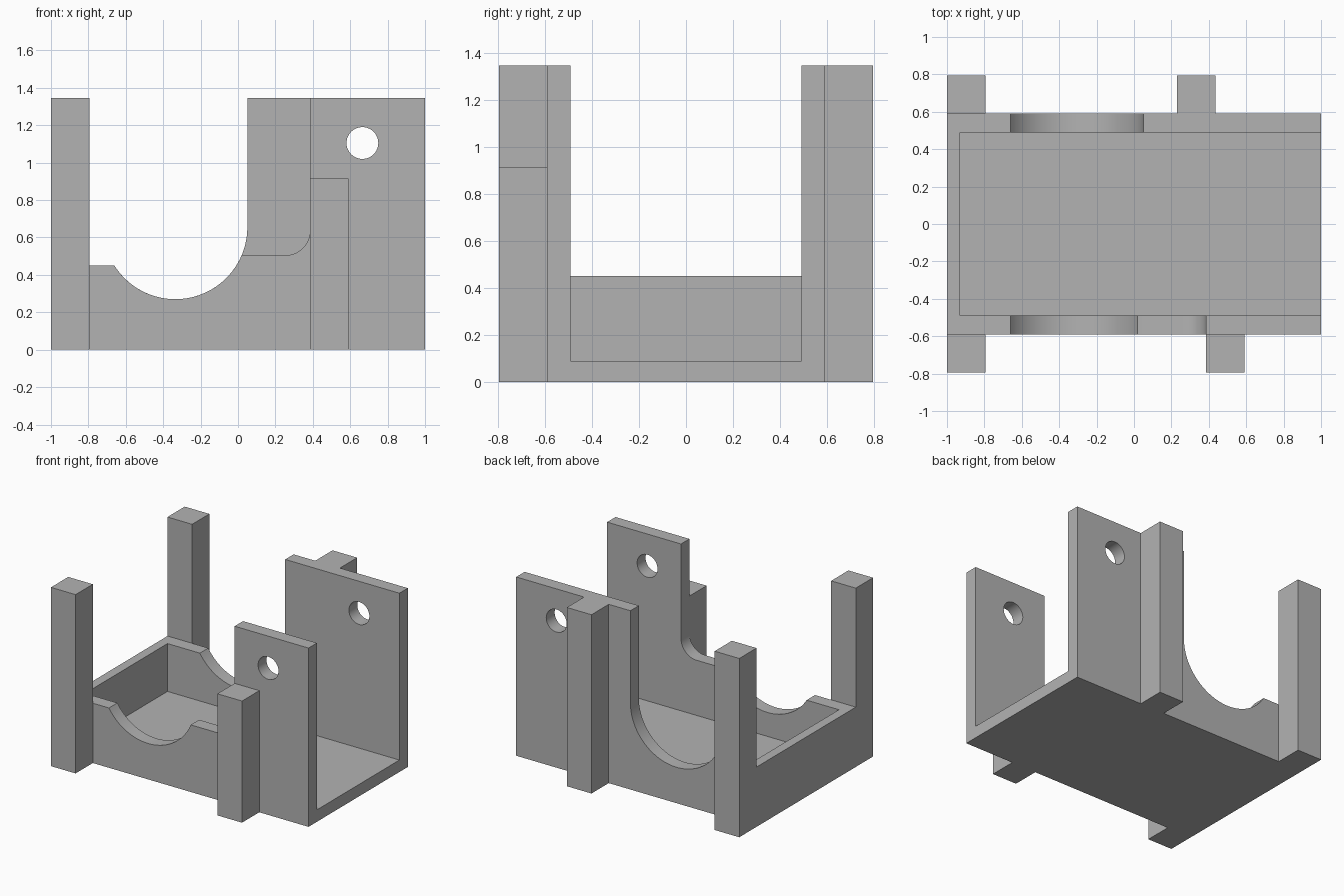
import bpy
import bmesh
from math import radians, sin, cos, asin, sqrt, pi
from mathutils import Matrix

if "Cube" in bpy.data.objects:
    bpy.data.objects.remove(bpy.data.objects["Cube"], do_unlink=True)

grey = bpy.data.materials.new("plain grey")
grey.use_nodes = True
grey.diffuse_color = (0.45, 0.45, 0.45, 1)
grey.node_tree.nodes["Principled BSDF"].inputs["Base Color"].default_value = grey.diffuse_color

HEIGHT, LIP, FLOOR = 1.345, 0.45, 0.09
INNER, OUTER, DEPTH = 0.49, 0.59, 0.795      # y of wall inside, wall outside, post outside
CX, CZ, RADIUS = -0.335, 0.655, 0.385        # round cradle cut


def make_object(name, bm):
    bmesh.ops.recalc_face_normals(bm, faces=bm.faces)
    mesh = bpy.data.meshes.new(name)
    bm.to_mesh(mesh)
    bm.free()
    mesh.materials.append(grey)
    obj = bpy.data.objects.new(name, mesh)
    bpy.context.collection.objects.link(obj)
    return obj


def extrude_profile(name, points, y0, y1):
    """Extrude an x-z outline from y0 to y1."""
    bm = bmesh.new()
    face = bm.faces.new([bm.verts.new((x, y0, z)) for x, z in points])
    new = bmesh.ops.extrude_face_region(bm, geom=[face])["geom"]
    verts = [v for v in new if isinstance(v, bmesh.types.BMVert)]
    bmesh.ops.translate(bm, verts=verts, vec=(0, y1 - y0, 0))
    return make_object(name, bm)


def post(name, x0, x1, side, top):
    points = [(x0, 0), (x1, 0), (x1, top), (x0, top)]
    extrude_profile(name, points, side * OUTER, side * DEPTH)


def arc(cx, cz, r, start, end, steps):
    angles = [start + (end - start) * i / steps for i in range(steps + 1)]
    return [(cx + r * cos(a), cz + r * sin(a)) for a in angles]


def wall(name, step, side):
    """Side wall: step outline, round cradle, low lip, and a round hole."""
    start = asin((step[-1][1] - CZ) / RADIUS)
    end = -pi - asin((LIP - CZ) / RADIUS)
    points = [(-1, 0), (1, 0), (1, HEIGHT)] + step[:-1]
    points += arc(CX, CZ, RADIUS, start, end, 40) + [(-1, LIP)]
    obj = extrude_profile(name, points, side * INNER, side * OUTER)

    # Drill the hole
    bm = bmesh.new()
    bmesh.ops.create_cone(bm, cap_ends=True, segments=48, radius1=0.085, radius2=0.085, depth=0.4,
                          matrix=Matrix.Translation((0.665, side * 0.54, 1.105))
                          @ Matrix.Rotation(pi / 2, 4, "X"))
    cutter = make_object("hole_cutter", bm)
    cutter.hide_render = True
    mod = obj.modifiers.new("hole", "BOOLEAN")
    mod.operation = "DIFFERENCE"
    mod.solver = "EXACT"
    mod.object = cutter
    bpy.ops.object.select_all(action="DESELECT")
    obj.select_set(True)
    bpy.context.view_layer.objects.active = obj
    bpy.ops.object.modifier_apply(modifier=mod.name)
    bpy.data.objects.remove(cutter, do_unlink=True)
    bpy.ops.object.shade_smooth_by_angle(angle=radians(30))


# Floor and low end wall in one L-shaped piece, open at the other end
extrude_profile("floor_and_end_wall",
                [(-1, 0), (1, 0), (1, FLOOR), (-0.93, FLOOR), (-0.93, LIP), (-1, LIP)],
                -INNER, INNER)

# Front wall has a filleted ledge beside the cradle
ledge, fillet = 0.505, 0.13
front_step = [(0.385, HEIGHT)]
front_step += arc(0.385 - fillet, ledge + fillet, fillet, 0, -pi / 2, 12)
front_step.append((CX + sqrt(RADIUS ** 2 - (ledge - CZ) ** 2), ledge))
wall("front_wall", front_step, -1)

# Back wall drops straight into the cradle
wall("back_wall", [(CX + RADIUS, HEIGHT), (CX + RADIUS, CZ)], 1)

# Square posts outside the walls
for label, side in (("front", -1), ("back", 1)):
    post(label + "_corner_post", -1, -0.795, side, HEIGHT)
post("front_short_post", 0.385, 0.59, -1, 0.915)
post("back_middle_post", 0.23, 0.435, 1, HEIGHT)
